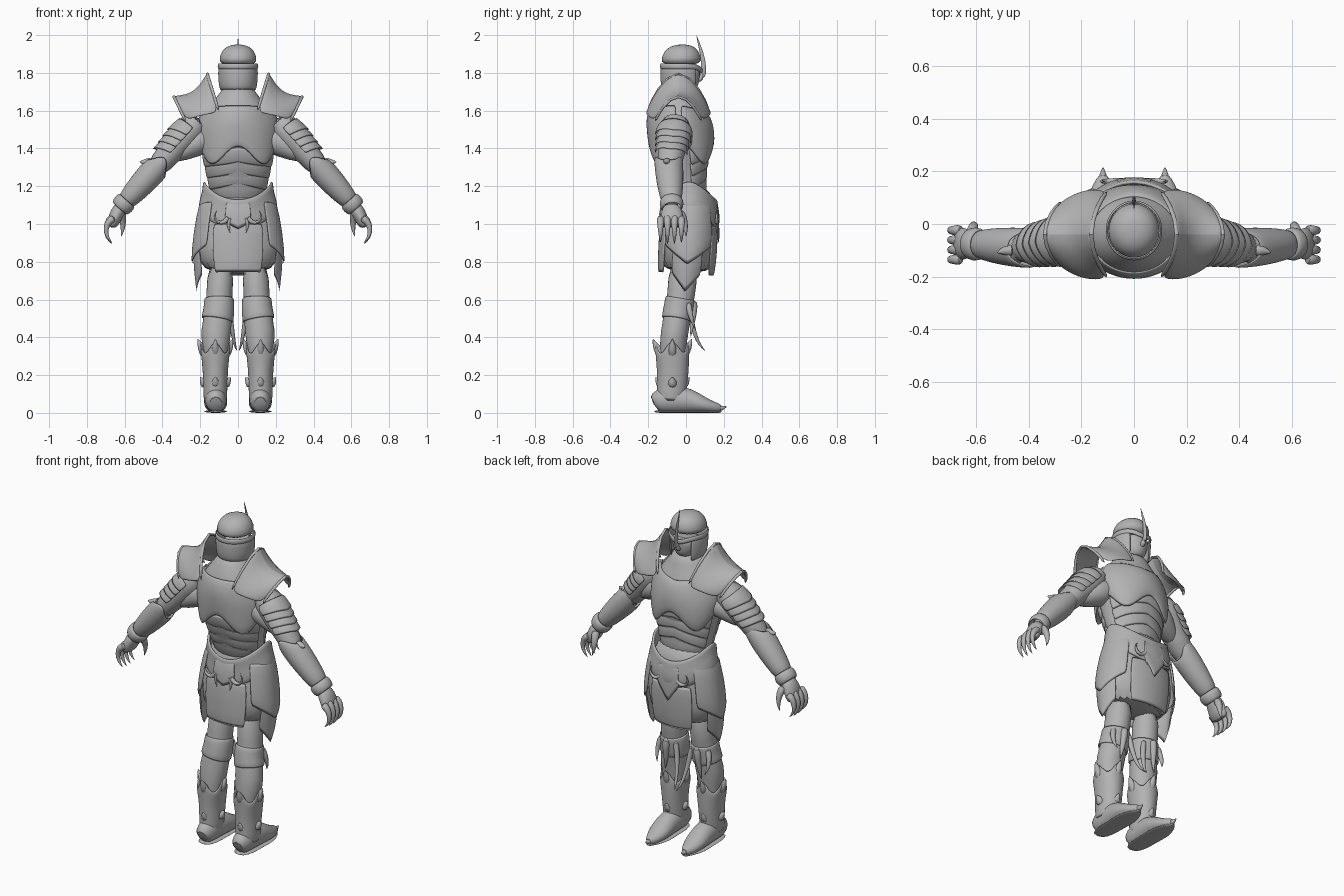
import bpy, bmesh, math
from mathutils import Vector

default_cube = bpy.data.objects.get("Cube")
if default_cube:
    bpy.data.objects.remove(default_cube, do_unlink=True)

steel = bpy.data.materials.new("steel grey")
steel.use_nodes = True
steel.diffuse_color = (.45, .45, .45, 1)
steel.node_tree.nodes["Principled BSDF"].inputs["Base Color"].default_value = steel.diffuse_color


def finish(name, mesh_data, thick, mirror, level):
    """Turn a bmesh into a smooth, optionally thickened and mirrored object."""
    bmesh.ops.recalc_face_normals(mesh_data, faces=mesh_data.faces)
    mesh = bpy.data.meshes.new(name)
    mesh_data.to_mesh(mesh)
    mesh_data.free()
    mesh.materials.append(steel)
    part = bpy.data.objects.new(name, mesh)
    bpy.context.collection.objects.link(part)
    if thick:
        solid = part.modifiers.new("thickness", "SOLIDIFY")
        solid.thickness, solid.offset = thick, 0
    smoothing = part.modifiers.new("smoothing", "SUBSURF")
    smoothing.levels = smoothing.render_levels = level
    if mirror:
        part.modifiers.new("other side", "MIRROR").use_mirror_merge = False
    bpy.context.view_layer.objects.active = part
    bpy.ops.object.select_all(action="DESELECT")
    part.select_set(True)
    bpy.ops.object.shade_smooth_by_angle(angle=math.radians(50))


def sheet(name, rows, thick=0, mirror=False, closed=False, capped=False, level=1):
    """Skin a grid of points."""
    bm = bmesh.new()
    grid = [[bm.verts.new(point) for point in row] for row in rows]
    count = len(grid[0])
    for low, high in zip(grid, grid[1:]):
        for i in range(count if closed else count - 1):
            j = (i + 1) % count
            bm.faces.new((low[i], low[j], high[j], high[i]))
    if capped:
        bm.faces.new(grid[0])
        bm.faces.new(grid[-1])
    finish(name, bm, thick, mirror, level)


def shell(name, rings, start=0, end=360, dip=None, thick=0, mirror=False, steps=24):
    """Loft ellipses (x, y, z, half width, half depth) along a path; dip shapes the edges."""
    centres = [Vector(ring[:3]) for ring in rings]
    last = len(rings) - 1
    run = (centres[-1] - centres[0]).normalized()
    guide = Vector((0, 0, 1)) if abs(run.y) > .8 else Vector((0, 1, 0))
    closed = end - start >= 360
    rows = []
    for n, (centre, ring) in enumerate(zip(centres, rings)):
        along = (centres[min(n + 1, last)] - centres[max(n - 1, 0)]).normalized()
        depth = (guide - along * guide.dot(along)).normalized()
        side = depth.cross(along)
        row = []
        for i in range(steps if closed else steps + 1):
            share = i / steps
            angle = math.radians(start + (end - start) * share)
            point = centre + side * (math.cos(angle) * ring[3]) + depth * (math.sin(angle) * ring[4])
            if dip:
                point += along * dip(2 * share - 1, n / last, angle)
            row.append(point)
        rows.append(row)
    sheet(name, rows, thick, mirror, closed, closed and not thick)


def prong(name, points, radius, flat=1, mirror=True):
    """Tapered horn or claw through a few points."""
    last = len(points) - 1
    rings = []
    for n, point in enumerate(points):
        size = radius * (1 - n / last) ** .7 + .001
        rings.append((*point, size * flat, size))
    shell(name, rings, mirror=mirror, steps=8)


def column(x, *rows):
    """Upright rings from (z, y, half width, half depth)."""
    return [(x, y, z, a, b) for z, y, a, b in rows]


def grow(rings, amount):
    """The same rings, a little wider, for a plate lying over a body part."""
    return [(x, y, z, a + amount, b + amount) for x, y, z, a, b in rings]


def lower_point(amount):
    return lambda s, k, a: -amount * (1 - abs(s)) * (1 - k)


# Torso core, sloping up into the neck
torso = column(0, (1.1, .01, .15, .11), (1.2, 0, .155, .11), (1.29, -.02, .17, .13), (1.38, -.025, .19, .155),
               (1.47, -.025, .205, .16), (1.56, -.04, .195, .155), (1.63, -.04, .15, .13),
               (1.68, -.035, .105, .105), (1.73, -.03, .08, .085))
shell("torso", torso)

# Chest, back and waist plates, each with a shaped lower edge
scallop = lambda s, k, a: (.05 * math.cos(s * math.pi * 2) - .02) * (1 - k)
collar_cut = lambda s, k, a: scallop(s, k, a) - .04 * k * (1 - abs(s))
shell("breastplate", grow(torso[3:7], .012), 5, 175, collar_cut, thick=.014)
shell("backplate", grow(torso[3:7], .012), 185, 355, scallop, thick=.014)
vee = lambda s, k, a: .045 * (1 - abs(s)) - .02
for level in range(3):
    z = 1.2 + level * .06
    swell = level * .014
    band = column(0, (z, -swell / 2, .155 + swell, .115 + swell), (z + .09, -.015 - swell / 2, .17 + swell, .125 + swell))
    shell("belly_lame", band, 15, 165, vee, thick=.012)
    shell("spine_lame", band, 195, 345, vee, thick=.012)

# Skirt, layered side tassets, tabards and hip sash
skirt = column(0, (.73, 0, .205, .14), (.88, .01, .226, .148), (1, .015, .214, .142),
               (1.12, .02, .18, .125), (1.2, .01, .15, .105))
shell("skirt", skirt)
shell("side_point", grow(skirt[:2], .012), -30, 30, lower_point(.1), thick=.01, mirror=True)
shell("side_tasset", grow(skirt[1:4], .018), -48, 48, lower_point(.1), thick=.012, mirror=True)
for facing, middle, reach, depth in (("front", 90, .11, .162), ("back", 270, .04, -.138)):
    shell(facing + "_panel", grow(skirt[:3], .005), middle - 36, middle + 36, thick=.01)
    shell(facing + "_tabard", grow(skirt[2:4], .02), middle - 18, middle + 18, lower_point(reach), thick=.015)
    scroll = [math.radians(turn) for turn in range(180, 480, 60)]
    prong(facing + "_scroll", [(.09 + .04 * math.cos(t), depth, 1.04 + .04 * math.sin(t)) for t in scroll], .016)
    prong(facing + "_tail", [(.04, depth, 1.04), (.055, depth, .99), (.04, depth, .95)], .014)
sag = lambda s, k, a: -.1 * abs(math.sin(a)) ** 1.5
shell("hip_sash", column(0, (1.07, .02, .204, .145), (1.13, .02, .198, .15), (1.18, .015, .18, .142),
                         (1.23, .015, .18, .145)), dip=sag, thick=.018)

# Face and helmet
shell("face", column(0, (1.7, .02, .025, .03), (1.72, .015, .055, .055), (1.77, 0, .078, .076),
                     (1.83, -.01, .085, .09)))
prong("nose", [(0, .06, 1.76), (0, .083, 1.77), (0, .085, 1.8), (0, .08, 1.84)], .017, mirror=False)
helmet = column(0, (1.71, -.025, .09, .097), (1.76, -.025, .1, .106), (1.84, -.025, .1, .106),
                (1.88, -.025, .1, .106), (1.92, -.028, .085, .09), (1.945, -.03, .05, .055), (1.95, -.03, .01, .01))
shell("helmet_dome", helmet[2:])
shell("helmet_guard", helmet[:3], 133, 407, lambda s, k, a: -.02 * abs(s) ** 4 * (1 - k), thick=.012)
brow = lambda s, k, a: -.025 * max(0, math.sin(a)) ** 6
shell("helmet_band", [(0, -.025, 1.82 + .015 * n, .102 + swell, .108 + swell)
                      for n, swell in enumerate((0, .004, 0))], dip=brow, thick=.008)
prong("helmet_crest", [(0, .085, 1.77), (0, .094, 1.82), (0, .09, 1.88), (0, .073, 1.94), (0, .055, 2)],
      .018, flat=.45, mirror=False)


def arch(apex_x, apex_z, foot_x, foot_z, spread):
    """Five points over the shoulder, from its front foot across the apex to its back foot."""
    middle_y = -.04
    foot = Vector((foot_x, 0, foot_z))
    apex = Vector((apex_x, 0, apex_z))
    return [foot.lerp(apex, 1 - abs(t)) + Vector((0, middle_y - spread * math.sin(t * math.pi / 2), 0))
            for t in (-1, -.5, 0, .5, 1)]


# Flared pauldrons: arches from the neck rim to the outer rim
pauldron = [arch(.175, 1.835, .1, 1.59, .165), arch(.21, 1.755, .14, 1.58, .175),
            arch(.27, 1.7, .21, 1.57, .165), arch(.352, 1.7, .275, 1.54, .125)]
sheet("pauldron", pauldron, thick=.014, mirror=True, level=2)
for edge in (pauldron[0], pauldron[-1]):
    shell("pauldron_rim", [(*point, .009, .009) for point in edge], mirror=True, steps=8)

# Arms
shoulder, elbow, wrist = Vector((.2, -.05, 1.56)), Vector((.43, -.09, 1.3)), Vector((.62, -.075, 1.09))


def limb(start, end, *stations):
    """Rings placed by their share of the way along a limb, slightly deeper than wide."""
    return [(*start.lerp(end, share), radius, radius * 1.08) for share, radius in stations]


shell("upper_arm", limb(shoulder, elbow, (0, .08), (.35, .078), (.7, .066), (1.1, .058)), mirror=True)
shell("armpit", limb(Vector((.15, -.04, 1.47)), Vector((.36, -.08, 1.35)), (0, .09), (.4, .07), (1, .04)), mirror=True)
shell("forearm", limb(elbow, wrist, (-.15, .052), (.2, .061), (.6, .053), (1, .038)), mirror=True)
tip = lambda s, k, a: .04 * (1 - abs(s)) * k
for n in range(4):
    share = .2 + n * .12
    slim = n * .004
    shell("shoulder_lame", limb(shoulder, elbow, (share, .082 - slim), (share + .17, .092 - slim)),
          85, 275, tip, thick=.008, mirror=True)
cuff_points = lambda s, k, a: -.075 * abs(math.sin(a)) ** 3 * (1 - k) ** 2
shell("bracer", limb(elbow, wrist, (0, .066), (.25, .066), (.6, .057), (.85, .045)),
      dip=cuff_points, thick=.01, mirror=True)
shell("wrist_cuff", limb(elbow, wrist, (.82, .048), (.92, .056), (1.04, .046)), thick=.012, mirror=True)
prong("elbow_spur", [(.455, -.1, 1.33), (.495, -.1, 1.325), (.522, -.11, 1.33)], .03)

# Gauntlets with curled claws
shell("palm", [(.61, -.075, 1.1, .036, .044), (.64, -.075, 1.06, .038, .058), (.66, -.075, 1.01, .034, .064),
               (.67, -.075, .98, .018, .055)], mirror=True)
for n in range(4):
    y = -.135 + n * .037
    height = .08 - .008 * abs(n - 1.5)
    curl = [math.radians(turn) for turn in (90, 50, 10, -30, -75)]
    prong("finger", [(.652 + .05 * math.cos(t), y, .965 + height * math.sin(t)) for t in curl], .024)
prong("thumb", [(.62, -.04, 1.07), (.61, -.01, 1.03), (.607, 0, .98), (.62, 0, .93)], .027)

# Legs
shell("leg", column(.118, (.08, -.08, .045, .055), (.2, -.075, .048, .065), (.35, -.07, .07, .07),
                    (.43, -.06, .083, .074)) + column(.1, (.55, -.04, .07, .072), (.62, -.025, .068, .072))
      + column(.088, (.8, -.01, .074, .085)), mirror=True)
shell("knee_cuff", column(.11, (.49, -.05, .083, .077)) + column(.1, (.55, -.04, .076, .075), (.61, -.03, .075, .075)),
      thick=.01, mirror=True)
prong("inner_strap", [(.055, .02, .59), (.04, .025, .5), (.028, .045, .42), (.018, .07, .36), (.004, .105, .325)], .018)
prong("outer_strap", [(.15, .01, .59), (.17, .02, .53), (.17, .035, .48), (.155, .05, .44)], .02)
prong("knee_strap", [(.1, .04, .6), (.105, .04, .53), (.11, .03, .46), (.12, .025, .4)], .026)

# Spiked greaves
crown = lambda s, k, a: k ** 3 * .035 * math.cos(4 * a)
shell("greave", column(.12, (.06, -.08, .058, .07), (.18, -.07, .058, .076), (.27, -.07, .066, .082),
                       (.35, -.073, .078, .088)), dip=crown, thick=.012, mirror=True)
for height, reach, rise in ((.32, .104, .075), (.155, .09, .035)):
    for turn in range(0, 360, 90):
        dx, dy = math.cos(math.radians(turn)), math.sin(math.radians(turn))
        prong("greave_spike", [(.12 + dx * out * .9, -.072 + dy * out, height + rise * up)
                               for out, up in ((.05, -.3), (reach * .84, .4), (reach, 1))], .034)


def slices(*rows):
    """Shoe cross-sections standing on the ground, from (y, half width, height)."""
    return [(.118, y, height / 2, width, height / 2) for y, width, height in rows]


# Pointed shoes with a flat sole and a turned-up toe
shell("shoe", slices((-.172, .034, .09), (-.145, .056, .13), (-.06, .06, .15), (.02, .062, .13),
                     (.09, .062, .085), (.15, .04, .056), (.19, .014, .045)), mirror=True)
shell("sole", slices((-.172, .035, .015), (-.1, .06, .015), (-.02, .056, .015), (.08, .066, .015),
                     (.16, .035, .015), (.19, .01, .015)), mirror=True)
prong("toe", [(.118, .16, .024), (.118, .19, .024), (.118, .218, .034)], .022)
